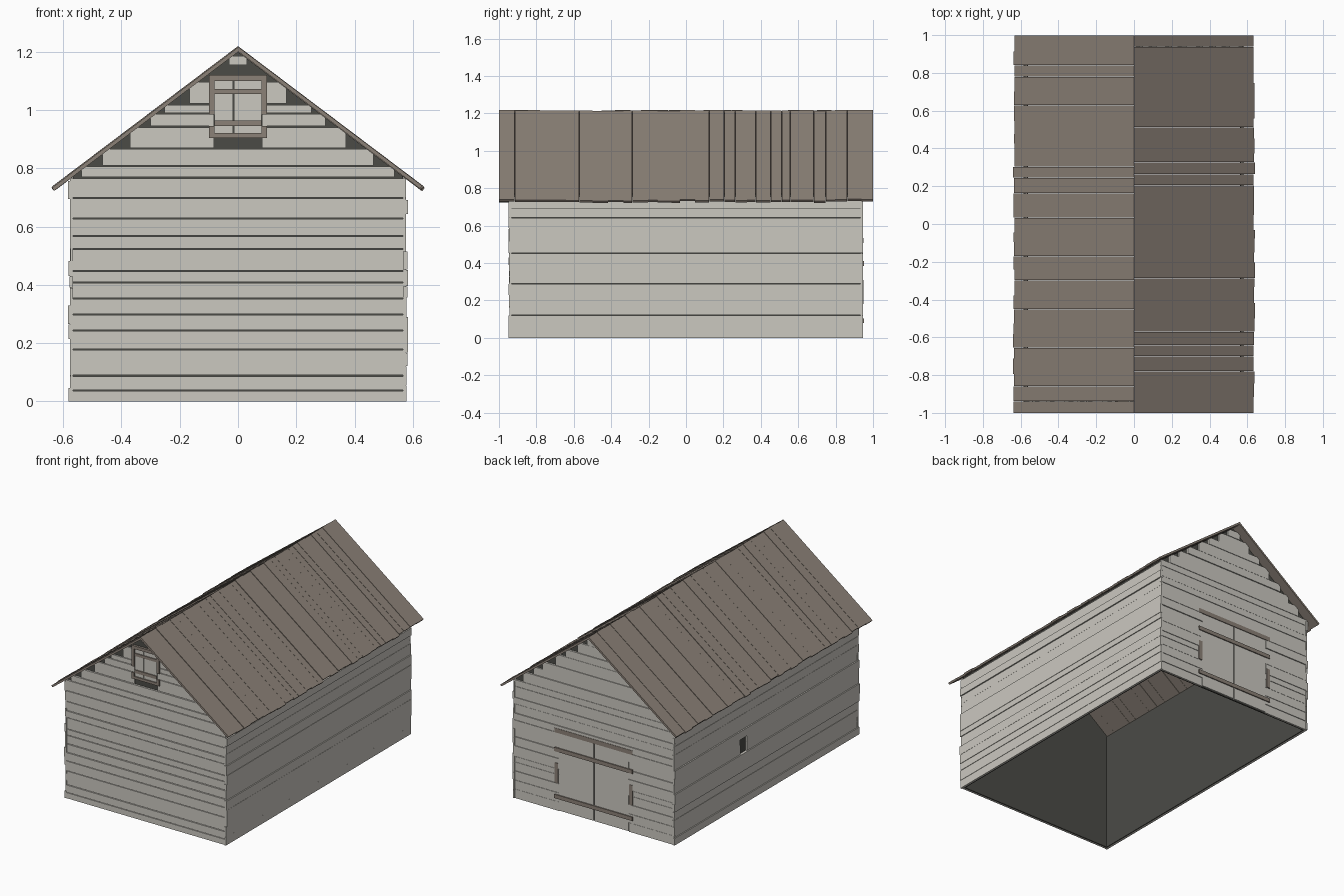
import bpy, bmesh, random
from mathutils import Vector

random.seed(4)
if "Cube" in bpy.data.objects:
    bpy.data.objects.remove(bpy.data.objects["Cube"], do_unlink=True)

RIDGE, EAVE_X, EAVE_Z = 1.22, 0.64, 0.737
SLOPE = (RIDGE - EAVE_Z) / EAVE_X
UNDER = RIDGE - 0.02          # underside of the roof at the ridge
HALF_W, HALF_L = 0.577, 0.947


def material(name, rgb):
    m = bpy.data.materials.new(name)
    m.use_nodes = True
    m.diffuse_color = (*rgb, 1)
    bsdf = next(n for n in m.node_tree.nodes if n.type == 'BSDF_PRINCIPLED')
    bsdf.inputs["Base Color"].default_value = (*rgb, 1)
    bsdf.inputs["Roughness"].default_value = 0.9
    return m


PALE = material("pale_weathered_wood", (0.60, 0.58, 0.53))
BROWN = material("brown_wood", (0.26, 0.22, 0.185))
DARK = material("dark_interior", (0.07, 0.07, 0.062))


def prism(bm, pts, axis, a, b):
    """Extrude a 2D profile along x (profile in y,z) or y (profile in x,z)."""
    place = (lambda p, t: (t, p[0], p[1])) if axis == 'x' else (lambda p, t: (p[0], t, p[1]))
    lo = [bm.verts.new(place(p, a)) for p in pts]
    hi = [bm.verts.new(place(p, b)) for p in pts]
    bm.faces.new(lo)
    bm.faces.new(hi[::-1])
    for i in range(len(pts)):
        j = (i + 1) % len(pts)
        bm.faces.new((lo[i], hi[i], hi[j], lo[j]))


def rect(a, b, z0, z1):
    return [(a, z0), (b, z0), (b, z1), (a, z1)]


def finish(bm, name, mat):
    bmesh.ops.recalc_face_normals(bm, faces=bm.faces)
    me = bpy.data.meshes.new(name)
    bm.to_mesh(me)
    bm.free()
    me.materials.append(mat)
    ob = bpy.data.objects.new(name, me)
    bpy.context.collection.objects.link(ob)
    return ob


def part(name, mat, axis, a, b, profiles):
    bm = bmesh.new()
    for p in profiles:
        prism(bm, p, axis, a, b)
    return finish(bm, name, mat)


def rows(*breaks):
    """Random board edges that always include the given heights."""
    out = [breaks[0]]
    for end in breaks[1:]:
        n = max(1, round((end - out[-1]) / 0.056))
        start, step = out[-1], (end - out[-1]) / n
        out += [start + step * (i + random.uniform(-0.22, 0.22)) for i in range(1, n)] + [end]
    return out


def roof_x(z):
    return (UNDER - z) / SLOPE


# Inner shell, open below
shell = bmesh.new()
wall_top = UNDER - SLOPE * 0.567
gable = [(-0.567, 0), (0.567, 0), (0.567, wall_top), (0, UNDER), (-0.567, wall_top)]
for s in (-1, 1):
    prism(shell, gable, 'y', s * 0.925, s * 0.933)
    prism(shell, rect(-0.933, 0.933, 0, wall_top), 'x', s * 0.560, s * 0.567)
finish(shell, "inner_shell", DARK)


# Gable wall boards, stepped under the roof, with an opening left clear
def gable_boards(name, side, edges, hole, gap):
    hx, hz0, hz1 = hole
    bm = bmesh.new()
    for z0, z1 in zip(edges, edges[1:]):
        z1 -= gap
        half = min(HALF_W, roof_x(z0 + 0.7 * (z1 - z0)))
        top = min(half, roof_x(z1))
        shoulder = min(z1, UNDER - SLOPE * half)
        y = side * (HALF_L - random.uniform(0, 0.006))
        if hz0 <= (z0 + z1) / 2 <= hz1:
            for s in (-1, 1):
                if top > hx:
                    pts = [(s * hx, z0), (s * half, z0), (s * half, shoulder)]
                    if top < half:
                        pts.append((s * top, z1))
                    prism(bm, pts + [(s * hx, z1)], 'y', side * 0.933, y)
        else:
            pts = [(-half, z0), (half, z0), (half, shoulder)]
            if top < half:
                pts += [(top, z1), (-top, z1)]
            prism(bm, pts + [(-half, shoulder)], 'y', side * 0.933, y)
    finish(bm, name, PALE)


front_edges = [0, 0.04, 0.09, 0.18, 0.245, 0.30, 0.355, 0.41, 0.45, 0.525, 0.57, 0.63,
               0.70, 0.77, 0.81, 0.87, 0.945, 0.99, 1.022, 1.10, 1.155, 1.19]
gable_boards("front_boards", -1, front_edges, (0.083, 0.87, 1.155), 0.004)
gable_boards("back_boards", 1, rows(0, 0.51, 0.77, 1.18), (0.25, 0, 0.51), 0.002)


# Side wall boards, the right-hand one with a small opening
def side_boards(name, s, edges, hole=None):
    bm = bmesh.new()
    for z0, z1 in zip(edges, edges[1:]):
        spans = [(-HALF_L, HALF_L)]
        if hole and hole[2] < (z0 + z1) / 2 < hole[3]:
            spans = [(-HALF_L, hole[0]), (hole[1], HALF_L)]
        x = s * (HALF_W + random.uniform(-0.002, 0.007))
        for a, b in spans:
            a += random.uniform(-0.003, 0.003)
            prism(bm, rect(a, b, z0, z1 - 0.001), 'x', s * 0.567, x)
    finish(bm, name, PALE)


side_boards("left_boards", 1, rows(0, 0.23, 0.757))
side_boards("right_boards", -1, rows(0, 0.33, 0.43, 0.757), (0.20, 0.27, 0.33, 0.43))

# Roof planks on both slopes
for name, s in (("left_roof", 1), ("right_roof", -1)):
    bm = bmesh.new()
    y = -1.0
    while y < 1.0:
        y2 = y + random.uniform(0.045, 0.085)
        if y2 > 0.965:
            y2 = 1.0
        top = RIDGE - random.uniform(0, 0.006)
        x = EAVE_X - random.uniform(0, 0.008)
        low = top - 0.016
        prism(bm, [(0, top), (s * x, top - SLOPE * x),
                   (s * (x - 0.008), low - SLOPE * (x - 0.008)), (0, low)], 'y', y, y2 - 0.001)
        y = y2
    finish(bm, name, BROWN)

# Loft hatch in the front gable
part("hatch_panels", PALE, 'y', -0.933, -0.943,
     [rect(-0.08, -0.017, 0.92, 1.10), rect(-0.014, 0.08, 0.92, 1.10)])
part("hatch_rails", BROWN, 'y', -0.943, -0.949,
     [rect(-0.08, 0.08, 0.945, 0.965), rect(-0.08, 0.08, 1.055, 1.073)])
hatch = [rect(-0.10, 0.10, 1.10, 1.12), rect(-0.10, 0.10, 0.905, 0.922)]
for s in (-1, 1):
    hatch += [rect(*sorted((s * 0.08, s * 0.10)), z0, z1) for z0, z1 in ((0.985, 1.10), (0.922, 0.945))]
part("hatch_frame", BROWN, 'y', -0.935, -0.950, hatch)

# Double doors at the back
part("back_doors", PALE, 'y', 0.933, 0.944,
     [rect(-0.25, -0.003, 0.004, 0.507), rect(0.003, 0.25, 0.004, 0.507)])
part("door_rails", BROWN, 'y', 0.940, 0.951,
     [rect(-0.28, 0.28, 0.385, 0.41), rect(-0.28, 0.28, 0.08, 0.105)])
frame = [rect(-0.28, 0.28, 0.507, 0.535)]
for s in (-1, 1):
    frame.append(rect(*sorted((s * 0.255, s * 0.28)), 0.18, 0.31))
part("door_frame", BROWN, 'y', 0.935, 0.949, frame)
